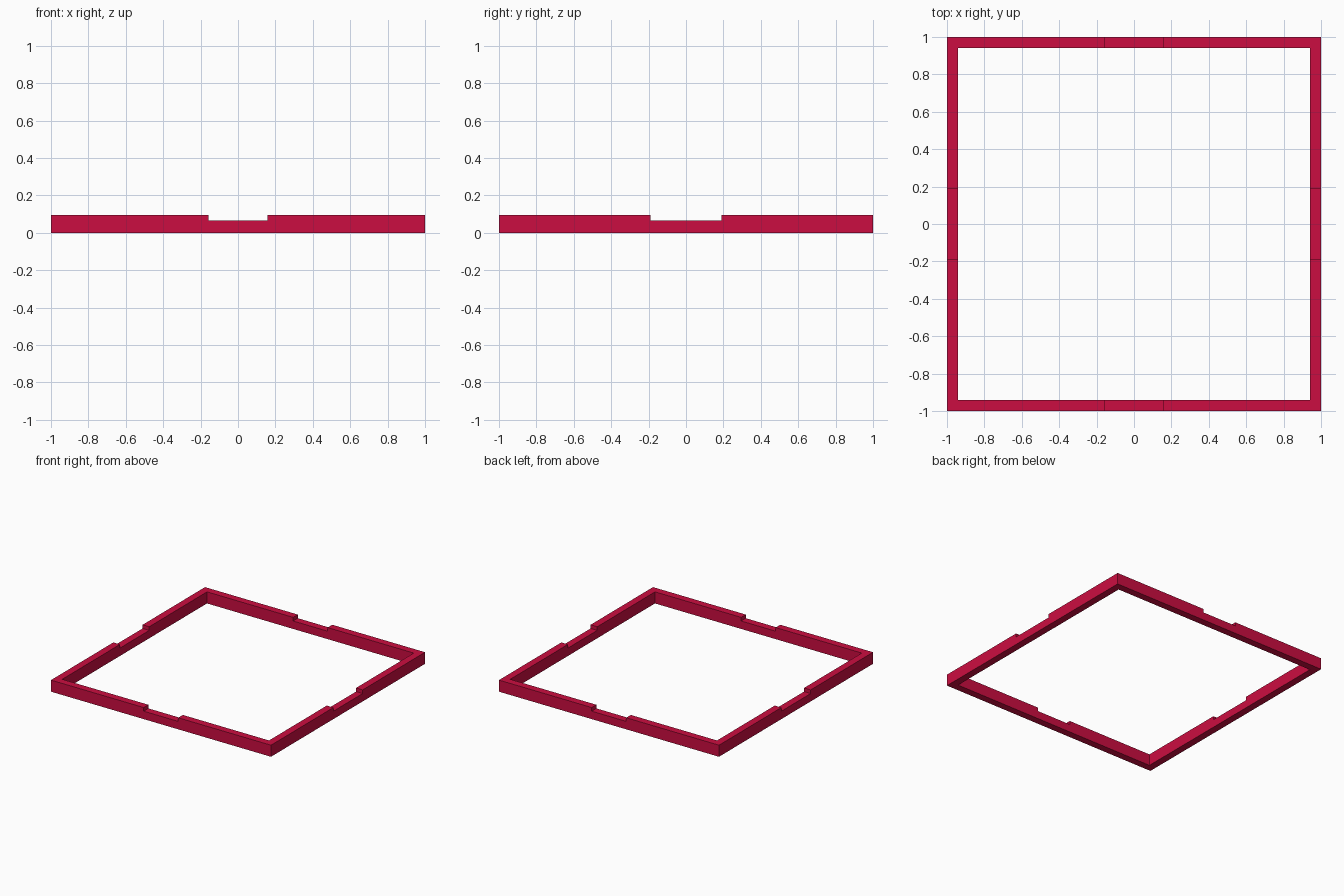
import bpy, bmesh

if "Cube" in bpy.data.objects:
    bpy.data.objects.remove(bpy.data.objects["Cube"])

OUT, INN = 1.0, 0.94          # outer and inner half-width
LOW, TOP = 0.065, 0.095       # notch floor and rim height
NOTCH_X, NOTCH_Y = 0.157, 0.19

bm = bmesh.new()


def raise_faces(faces, height):
    """Extrude faces upward and return the new top faces."""
    geom = bmesh.ops.extrude_face_region(bm, geom=faces)["geom"]
    verts = [g for g in geom if isinstance(g, bmesh.types.BMVert)]
    bmesh.ops.translate(bm, verts=verts, vec=(0, 0, height))
    return [g for g in geom if isinstance(g, bmesh.types.BMFace)]


# Flat mitred ring: each side has a notch between two rim lengths
for side in range(4):
    notch = NOTCH_Y if side % 2 else NOTCH_X
    outer = [-OUT, -notch, notch, OUT]
    inner = [-INN, -notch, notch, INN]

    def point(u, v):
        for _ in range(side):
            u, v = -v, u
        return bm.verts.new((u, v, 0))

    for i in range(3):
        bm.faces.new([point(outer[i], -OUT), point(outer[i + 1], -OUT),
                      point(inner[i + 1], -INN), point(inner[i], -INN)])
bmesh.ops.remove_doubles(bm, verts=bm.verts[:], dist=0.0001)

# Raise the base, then everything except the notches
tops = raise_faces(bm.faces[:], LOW)


def is_rim(face):
    c = face.calc_center_median()
    return min(abs(c.x), abs(c.y)) > 0.05


raise_faces([f for f in tops if is_rim(f)], TOP - LOW)
bmesh.ops.recalc_face_normals(bm, faces=bm.faces[:])

mesh = bpy.data.meshes.new("notched_square_frame")
bm.to_mesh(mesh)
bm.free()
frame = bpy.data.objects.new("notched_square_frame", mesh)
bpy.context.collection.objects.link(frame)

# Crimson colour
crimson = bpy.data.materials.new("crimson")
crimson.diffuse_color = (0.6, 0.004, 0.052, 1)
crimson.use_nodes = True
crimson.node_tree.nodes["Principled BSDF"].inputs["Base Color"].default_value = crimson.diffuse_color
mesh.materials.append(crimson)
